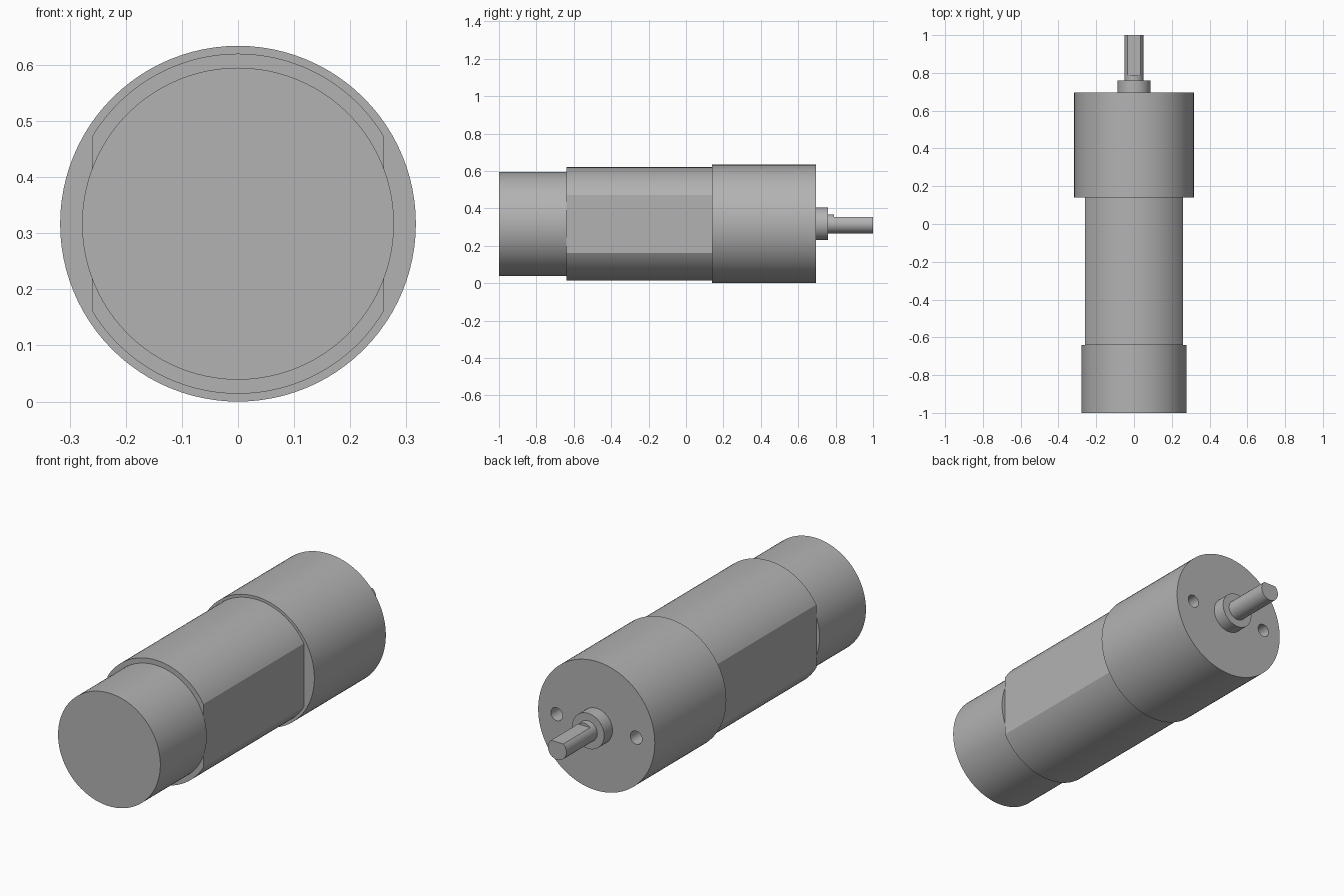
import bpy
import bmesh
from math import acos, asin, cos, sin, pi, radians

cube = bpy.data.objects.get("Cube")
if cube:
    bpy.data.objects.remove(cube, do_unlink=True)

AXIS_Z = 0.317
grey = bpy.data.materials.new("plain grey metal")
grey.use_nodes = True
colour = (0.45, 0.45, 0.45, 1)
grey.diffuse_color = colour
grey.node_tree.nodes["Principled BSDF"].inputs["Base Color"].default_value = colour


def arc(radius, start, end, steps):
    """Points from start to end angle, both included."""
    angles = [start + (end - start) * i / steps for i in range(steps + 1)]
    return [(radius * cos(a), radius * sin(a)) for a in angles]


def circle(radius, steps=96):
    return arc(radius, 0, 2 * pi, steps)[:-1]


def extrude_part(name, outline, y0, y1, centre_x=0):
    """Extrude an x-z outline along the motor axis."""
    bm = bmesh.new()
    face = bm.faces.new([bm.verts.new((x, y0, z)) for x, z in outline])
    result = bmesh.ops.extrude_face_region(bm, geom=[face])
    moved = [v for v in result["geom"] if isinstance(v, bmesh.types.BMVert)]
    bmesh.ops.translate(bm, verts=moved, vec=(0, y1 - y0, 0))
    bmesh.ops.recalc_face_normals(bm, faces=bm.faces)
    mesh = bpy.data.meshes.new(name)
    bm.to_mesh(mesh)
    bm.free()
    mesh.materials.append(grey)
    part = bpy.data.objects.new(name, mesh)
    part.location = (centre_x, 0, AXIS_Z)
    bpy.context.collection.objects.link(part)
    return part


def select_only(part):
    bpy.ops.object.select_all(action="DESELECT")
    part.select_set(True)
    bpy.context.view_layer.objects.active = part


# Motor can with a flat on each side
corner = acos(0.26 / 0.303)
can_outline = (arc(0.303, corner, pi - corner, 48)
               + arc(0.303, pi + corner, 2 * pi - corner, 48))

# Shaft section with a flat on top
flat = asin(0.037 / 0.05)
d_outline = arc(0.05, pi - flat, 2 * pi + flat, 40)

gearbox = extrude_part("gearbox", circle(0.317), 0.14, 0.695)
parts = [
    gearbox,
    extrude_part("rear_cap", circle(0.278), -1, -0.64),
    extrude_part("motor_can", can_outline, -0.64, 0.14),
    extrude_part("shaft_collar", circle(0.087, 64), 0.695, 0.76),
    extrude_part("shaft_root", circle(0.05, 48), 0.76, 0.79),
    extrude_part("output_shaft", d_outline, 0.79, 1),
]

# Two mounting holes in the gearbox face
for side in (-1, 1):
    cutter = extrude_part("hole_cutter", circle(0.032, 32), 0.58, 0.75, side * 0.216)
    cutter.hide_render = True
    cut = gearbox.modifiers.new("mounting_hole", "BOOLEAN")
    cut.operation = "DIFFERENCE"
    cut.solver = "EXACT"
    cut.object = cutter
    select_only(gearbox)
    bpy.ops.object.modifier_apply(modifier=cut.name)
    bpy.data.objects.remove(cutter, do_unlink=True)

for part in parts:
    select_only(part)
    bpy.ops.object.shade_smooth_by_angle(angle=radians(30))
